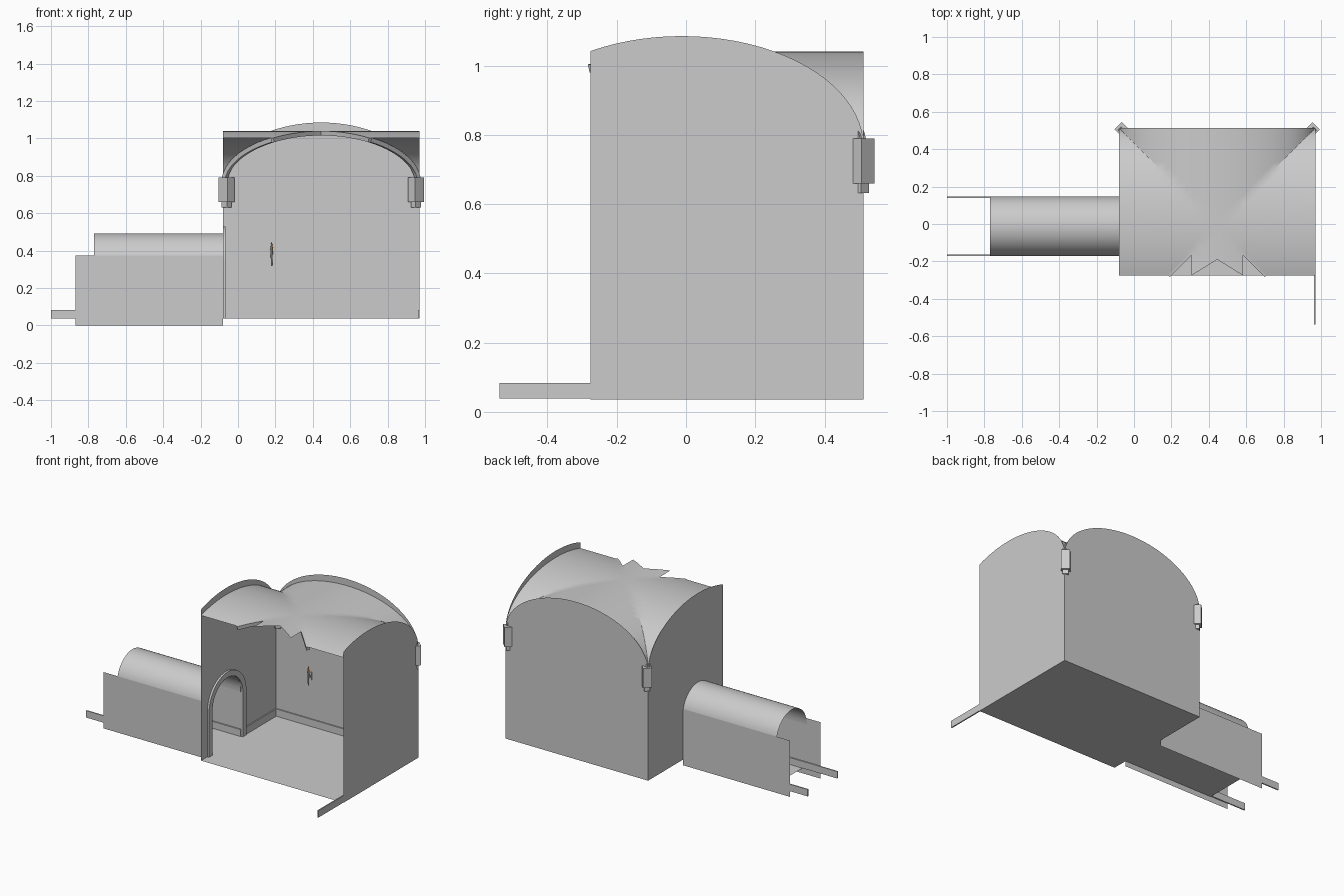
import bpy, bmesh, math
from mathutils import Vector, Matrix

if "Cube" in bpy.data.objects:
    bpy.data.objects.remove(bpy.data.objects["Cube"])

CX, CY, R = 0.445, -0.012, 0.525      # room centre and half width
X0, X1, YB, YF = CX - R, CX + R, CY + R, -0.275
ZF, SPRING = 0.036, 0.765             # floor and vault spring heights
AR, AZ = 0.16, 0.333                  # corridor arch radius and spring


def rise(t, h):
    return SPRING + h * math.sqrt(max(0, 1 - (t / R) ** 2))


def finish(name, bm, smooth=False):
    me = bpy.data.meshes.new(name)
    bm.to_mesh(me)
    bm.free()
    ob = bpy.data.objects.new(name, me)
    bpy.context.collection.objects.link(ob)
    if smooth:
        bpy.ops.object.select_all(action='DESELECT')
        ob.select_set(True)
        bpy.context.view_layer.objects.active = ob
        bpy.ops.object.shade_smooth_by_angle(angle=math.radians(30))
    return ob


def sheet(name, pts):
    bm = bmesh.new()
    bm.faces.new([bm.verts.new(p) for p in pts])
    bmesh.ops.triangulate(bm, faces=bm.faces[:])
    return finish(name, bm)


def box(name, lo, hi, rot=0.0):
    lo, hi = Vector(lo), Vector(hi)
    bm = bmesh.new()
    m = Matrix.Translation((lo + hi) / 2) @ Matrix.Rotation(rot, 4, 'Z')
    bmesh.ops.create_cube(bm, size=1, matrix=m @ Matrix.Diagonal((*(hi - lo), 1)))
    return finish(name, bm)


def loft(name, rings, closed=True, caps=True):
    bm = bmesh.new()
    vs = [[bm.verts.new(p) for p in r] for r in rings]
    n = len(vs[0])
    for a, b in zip(vs, vs[1:]):
        for i in range(n if closed else n - 1):
            j = (i + 1) % n
            bm.faces.new((a[i], a[j], b[j], b[i]))
    if caps:
        bm.faces.new(vs[0])
        bm.faces.new(vs[-1])
    bmesh.ops.recalc_face_normals(bm, faces=bm.faces[:])
    return finish(name, bm, True)


# Room walls with arched tops
N = 40
lim = math.asin((YF - CY) / R)
full = [R * math.sin(-math.pi / 2 + math.pi * i / N) for i in range(N + 1)]
cut = [R * math.sin(lim + (math.pi / 2 - lim) * i / 28) for i in range(29)]
side_top = [(CY + t, rise(t, 0.32)) for t in reversed(cut)]
sheet("back_wall", [(X0, YB, ZF), (X1, YB, ZF)] +
      [(CX + t, YB, rise(t, 0.32)) for t in reversed(full)])
sheet("right_wall", [(X1, YF, ZF), (X1, YB, ZF)] + [(X1, y, z) for y, z in side_top])
arch = [(CY - AR * math.cos(math.pi * i / 24), AZ + AR * math.sin(math.pi * i / 24))
        for i in range(25)]
sheet("left_wall", [(X0, y, z) for y, z in [(YF, ZF), (CY - AR, ZF)] + arch +
                    [(CY + AR, ZF), (YB, ZF)] + side_top])

# Floors
NX0, NX1 = 0.285, 0.605
sheet("room_floor", [(x, y, ZF) for x, y in
      [(X0, YF), (NX0, YF), (NX0, 0.035), (NX1, 0.035), (NX1, YF), (X1, YF), (X1, YB), (X0, YB)]])
sheet("corridor_floor", [(-0.74, CY - AR, ZF), (X0, CY - AR, ZF),
                         (X0, CY + AR, ZF), (-0.74, CY + AR, ZF)])

# Groin vault: flat grid trimmed at the broken front, then raised
bm = bmesh.new()
grid = [[bm.verts.new((a, b, 0)) for b in full] for a in full]
for i in range(N):
    for j in range(N):
        bm.faces.new((grid[i][j], grid[i + 1][j], grid[i + 1][j + 1], grid[i][j + 1]))
F = YF - CY


def slice_at(co, no, **kw):
    bmesh.ops.bisect_plane(bm, geom=bm.verts[:] + bm.edges[:] + bm.faces[:],
                           dist=1e-6, plane_co=co, plane_no=no, **kw)


slice_at((0, F, 0), (0, -1, 0), clear_outer=True)
TIP, V = 0.137, 0.085                  # crack position and broken notch depth
for s in (1, -1):
    slice_at((0, 0, 0), (1, s, 0))
    slice_at((s * TIP, 0, 0), (1, 0, 0))
    slice_at((0, F + V, 0), (s * V, TIP, 0))
gone = []
for f in bm.faces:
    c = f.calc_center_median()
    x = abs(c.x)
    if c.y < 0 and x < -c.y and (x > TIP or c.y < F + V * (1 - x / TIP)):
        gone.append(f)
bmesh.ops.delete(bm, geom=gone, context='FACES')
for v in bm.verts:
    v.co = (v.co.x + CX, v.co.y + CY, max(rise(v.co.x, 0.275), rise(v.co.y, 0.275)))
finish("groin_vault", bm, True)

# Diagonal ribs under the vault, and capitals at the back corners
for s, side in ((1, "left"), (-1, "right")):
    rings = []
    end = math.asin(-F / R)
    for i in range(29):
        th = -math.pi / 2 + (end + math.pi / 2) * i / 28
        p = R * math.sin(th)
        tan = Vector((s * R * math.cos(th), -R * math.cos(th), -0.275 * math.sin(th))).normalized()
        w = Vector((1, s, 0)).normalized() * 0.012
        up = tan.cross(w).normalized()
        if up.z < 0 or (i == 0 and up.dot(Vector((-s, 1, 0))) < 0):
            up = -up
        c = Vector((CX + s * p, CY - p, rise(p, 0.275)))
        rings.append([c + w, c - w, c - w * 0.8 - up * 0.024, c + w * 0.8 - up * 0.024])
    loft("rib_" + side, rings)
    x, y = CX - s * 0.506, 0.502
    a = math.radians(45) * s
    for part, hw, hd, z0, z1 in (("capital", 0.027, 0.033, 0.66, 0.79),
                                 ("capital_foot", 0.017, 0.021, 0.632, 0.66)):
        box(part + "_" + side, (x - hw, y - hd, z0), (x + hw, y + hd, z1), a)

# Doorway surround
half = [(-1, ZF)] + [(-math.cos(math.pi * i / 24), math.sin(math.pi * i / 24))
                     for i in range(25)] + [(1, ZF)]
rings = []
for k, (c, sn) in enumerate(half):
    ring = []
    for x, r in ((X0, AR), (X0 + 0.013, AR), (X0 + 0.013, 0.197), (X0, 0.197)):
        ring.append((x, CY + c * r, ZF if k in (0, len(half) - 1) else AZ + sn * r))
    rings.append(ring)
loft("door_surround", rings)

# Corridor: notched side walls, barrel roof and skirtings
for y, side, inn in ((CY - AR, "front", 0.008), (CY + AR, "back", -0.008)):
    sheet("corridor_wall_" + side, [(x, y, z) for x, z in
          [(X0, 0), (-0.87, 0), (-0.87, 0.036), (-0.74, 0.036), (-0.74, 0.308),
           (-0.87, 0.308), (-0.87, 0.375), (X0, 0.375)]])
    box("corridor_skirting_" + side, (-1, min(y, y + inn), 0.038), (X0, max(y, y + inn), 0.084))
loft("corridor_roof", [[(x, y, z) for y, z in arch] for x in (-0.77, X0)], closed=False, caps=False)

# Room skirtings
box("skirting_back", (X0, YB - 0.008, ZF), (X1, YB, 0.084))
box("skirting_right", (X1 - 0.008, -0.538, 0.038), (X1, YB, 0.084))
box("skirting_left", (X0, CY + 0.197, ZF), (X0 + 0.008, YB, 0.084))


# Wall torch
def paint(ob, name, col):
    m = bpy.data.materials.new(name)
    m.diffuse_color = col
    m.use_nodes = True
    m.node_tree.nodes["Principled BSDF"].inputs["Base Color"].default_value = m.diffuse_color
    ob.data.materials.append(m)


def cone(name, r1, r2, depth, z):
    b = bmesh.new()
    bmesh.ops.create_cone(b, cap_ends=True, segments=8, radius1=r1, radius2=r2, depth=depth,
                          matrix=Matrix.Translation((0.18, YB - 0.03, z)))
    return finish(name, b)


cone("torch_handle", 0.003, 0.007, 0.09, 0.362)
paint(cone("torch_flame", 0.008, 0.001, 0.04, 0.427), "flame", (0.9, 0.45, 0.1, 1))
box("torch_bracket", (0.176, YB - 0.034, 0.365), (0.184, YB, 0.375))
box("torch_plate", (0.174, YB - 0.005, 0.345), (0.186, YB, 0.395))
